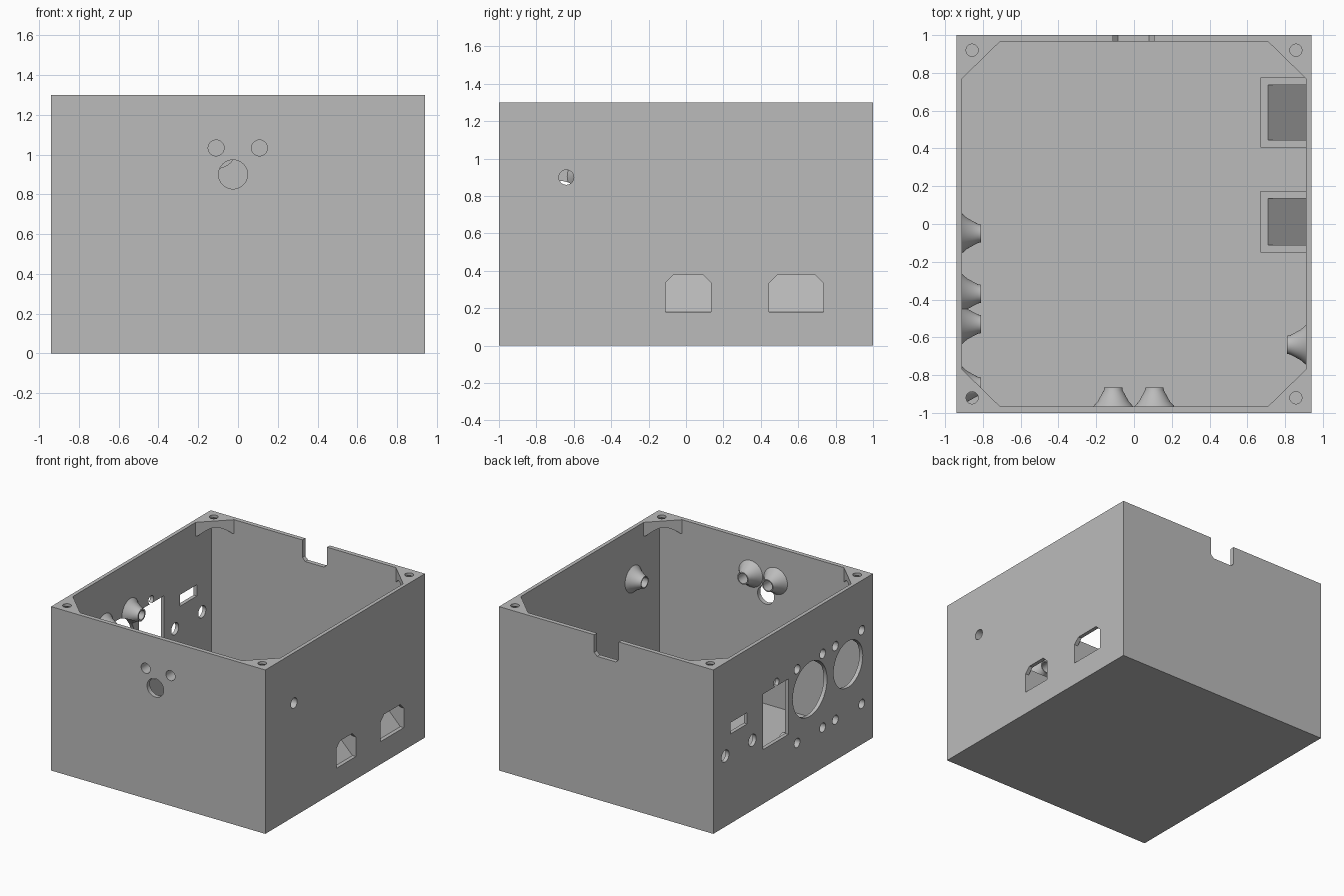
import bpy, bmesh, math
from mathutils import Matrix, Vector

if "Cube" in bpy.data.objects:
    bpy.data.objects.remove(bpy.data.objects["Cube"], do_unlink=True)

grey = bpy.data.materials.new("plain grey")
grey.use_nodes = True
grey.diffuse_color = (0.5, 0.5, 0.5, 1)
grey.node_tree.nodes["Principled BSDF"].inputs["Base Color"].default_value = (0.5, 0.5, 0.5, 1)

W, D, H = 0.94, 1.0, 1.3        # half width, half depth, height
IX, IY, FLOOR = 0.91, 0.965, 0.035   # inner wall faces and floor
SCREW_X, SCREW_Y = 0.857, 0.92

# Local z axis of each frame points into the box
INWARD = {
    "right": Matrix(((0, 0, -1), (1, 0, 0), (0, 1, 0))),
    "left": Matrix(((0, 0, 1), (1, 0, 0), (0, 1, 0))),
    "front": Matrix(((1, 0, 0), (0, 0, 1), (0, 1, 0))),
}


def finish(bm, name):
    bmesh.ops.recalc_face_normals(bm, faces=bm.faces)
    mesh = bpy.data.meshes.new(name)
    bm.to_mesh(mesh)
    bm.free()
    mesh.materials.append(grey)
    ob = bpy.data.objects.new(name, mesh)
    bpy.context.collection.objects.link(ob)
    return ob


def box(name, x, y, z):
    bm = bmesh.new()
    bmesh.ops.create_cube(bm, size=1)
    for v in bm.verts:
        v.co = [lo + (c + 0.5) * (hi - lo) for c, (lo, hi) in zip(v.co, (x, y, z))]
    return finish(bm, name)


def prism(name, points, offset):
    """Extrude a flat outline of 3D points along an offset."""
    bm = bmesh.new()
    face = bm.faces.new([bm.verts.new(p) for p in points])
    ext = bmesh.ops.extrude_face_region(bm, geom=[face])
    moved = [g for g in ext["geom"] if isinstance(g, bmesh.types.BMVert)]
    bmesh.ops.translate(bm, verts=moved, vec=offset)
    return finish(bm, name)


def rod(name, centre, r1, r2, depth, axis="Z"):
    bm = bmesh.new()
    rot = {"Z": Matrix(), "X": Matrix.Rotation(math.pi / 2, 4, "Y"),
           "Y": Matrix.Rotation(math.pi / 2, 4, "X")}[axis]
    bmesh.ops.create_cone(bm, cap_ends=True, segments=40, radius1=r1, radius2=r2,
                          depth=depth, matrix=Matrix.Translation(centre) @ rot)
    return finish(bm, name)


def carve(ob, cutters):
    bpy.context.view_layer.objects.active = ob
    for c in cutters:
        c.hide_render = True
        mod = ob.modifiers.new("cut", "BOOLEAN")
        mod.operation, mod.solver, mod.object = "DIFFERENCE", "EXACT", c
        bpy.ops.object.modifier_apply(modifier=mod.name)
        bpy.data.objects.remove(c, do_unlink=True)


def smooth(ob):
    bpy.ops.object.select_all(action="DESELECT")
    ob.select_set(True)
    bpy.context.view_layer.objects.active = ob
    bpy.ops.object.shade_smooth_by_angle(angle=math.radians(30))


def funnel(name, wall, centre, bore):
    """Flared hollow boss on the inside of a wall."""
    profile = [(bore, 0), (0.105, 0), (0.082, 0.026), (0.066, 0.055),
               (0.05, 0.085), (0.048, 0.1), (bore, 0.1)]
    bm = bmesh.new()
    vs = [bm.verts.new((r, 0, t)) for r, t in profile]
    edges = [bm.edges.new((vs[i], vs[(i + 1) % len(vs)])) for i in range(len(vs))]
    bmesh.ops.spin(bm, geom=vs + edges, cent=(0, 0, 0), axis=(0, 0, 1),
                   angle=math.tau, steps=40, use_duplicate=False)
    bmesh.ops.remove_doubles(bm, verts=bm.verts, dist=0.0001)
    bm.transform(Matrix.Translation(centre) @ INWARD[wall].to_4x4())
    return finish(bm, name)


# Hole layouts: left panel as (y, z, radius), front as (x, z, radius)
SPEAKERS = [(-0.21, 0.685, 0.215), (-0.69, 0.7, 0.183)]
SCREWS = [(y, z) for y in (-0.05, -0.37, -0.53, -0.86) for z in (0.905, 0.32)]
PLAIN = [(0.85, 0.56, 0.047), (0.51, 0.555, 0.047), (0.21, 0.9, 0.033)]
BUTTONS = [(-0.11, 1.033), (0.108, 1.033)]
CHUTES = [(-0.11, 0.135), (0.445, 0.735)]
SIDE_HOLE = (-0.64, 0.9)

# Main case: open box
case = box("case", (-W, W), (-D, D), (0, H))
cuts = [box("cavity", (-IX, IX), (-IY, IY), (FLOOR, H + 0.2))]

# Left panel openings
for y, z, r in SPEAKERS + PLAIN + [(y, z, 0.036) for y, z in SCREWS]:
    cuts.append(rod("hole", (-W, y, z), r, r, 0.2, "X"))
cuts.append(box("display_window", (-W - 0.1, -W + 0.1), (0.06, 0.375), (0.43, 0.87)))
cuts.append(box("slot", (-W - 0.1, -W + 0.1), (0.575, 0.785), (0.71, 0.8)))

# Front openings
for x, z, r in [(x, z, 0.04) for x, z in BUTTONS] + [(-0.025, 0.9, 0.073)]:
    cuts.append(rod("hole", (x, -D, z), r, r, 0.2, "Y"))

# Right openings: round hole and two chamfered hatches
cuts.append(rod("hole", (W, *SIDE_HOLE), 0.04, 0.04, 0.2, "X"))
for a, b in CHUTES:
    c = 0.045
    outline = [(a, 0.18), (b, 0.18), (b, 0.38 - c), (b - c, 0.38), (a + c, 0.38), (a, 0.38 - c)]
    cuts.append(prism("hatch", [(W - 0.1, y, z) for y, z in outline], (0.2, 0, 0)))

# Cable notch in the back rim
a, b, low, c = -0.11, 0.105, H - 0.165, 0.025
outline = [(a, H + 0.1), (a, low + c), (a + c, low), (b - c, low), (b, low + c), (b, H + 0.1)]
cuts.append(prism("notch", [(x, D - 0.1, z) for x, z in outline], (0, 0.2, 0)))
carve(case, cuts)
smooth(case)

# Corner screw brackets, hollowed below by a cone
for sx, side in ((-1, "right"), (1, "left")):
    for sy, end in ((-1, "front"), (1, "back")):
        tri = [(sx * IX, sy * IY, H), (sx * (IX - 0.2), sy * IY, H), (sx * IX, sy * (IY - 0.195), H)]
        bracket = prism(f"{end}_{side}_bracket", tri, (0, 0, -0.11))
        px, py = sx * SCREW_X, sy * SCREW_Y
        carve(bracket, [rod("hollow", (px, py, H - 0.082), 0.19, 0.03, 0.124),
                        rod("bore", (px, py, H), 0.032, 0.032, 0.5)])
        # Matching screw hole through the rim overlap
        smooth(bracket)

# Flared bosses behind the screw and button holes
for i, (y, z) in enumerate(SCREWS):
    boss = funnel(f"speaker_boss_{i + 1}", "left", (-IX, y, z), 0.036)
    carve(boss, [rod("clear", (-W, sy, sz), r, r, 0.4, "X") for sy, sz, r in SPEAKERS])
    smooth(boss)
for i, (x, z) in enumerate(BUTTONS):
    smooth(funnel(f"button_boss_{i + 1}", "front", (x, -IY, z), 0.04))
smooth(funnel("side_boss", "right", (IX, *SIDE_HOLE), 0.04))

# Chutes: open blocks with a ramp sloping down to each hatch
for i, (a, b) in enumerate(CHUTES):
    chute = box(f"chute_{i + 1}", (IX - 0.24, IX), (a - 0.04, b + 0.04), (FLOOR, 0.385))
    ramp = [(0.71, 0.5), (0.71, 0.38), (IX, 0.18), (IX + 0.05, 0.13), (IX + 0.05, 0.5)]
    carve(chute, [prism("pocket", [(x, a, z) for x, z in ramp], (0, b - a, 0))])
